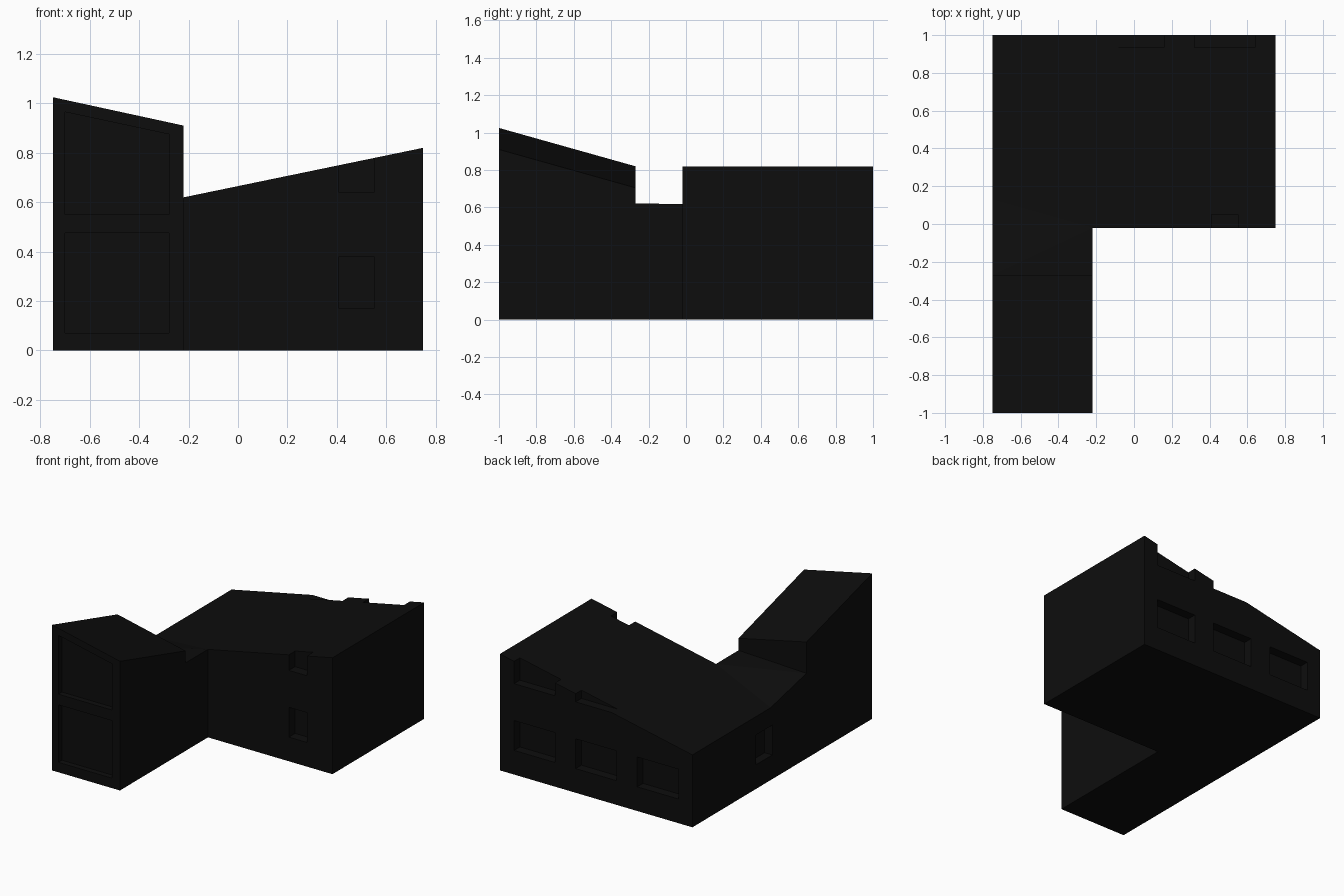
import bpy
import bmesh

if "Cube" in bpy.data.objects:
    bpy.data.objects.remove(bpy.data.objects["Cube"])

dark = bpy.data.materials.new("dark_walls")
dark.diffuse_color = (0.004, 0.004, 0.004, 1)
dark.use_nodes = True
dark.node_tree.nodes["Principled BSDF"].inputs["Base Color"].default_value = dark.diffuse_color


def prism(name, corners, base=0.0):
    """Vertical prism from (x, y, top height) corners, counter-clockwise."""
    bm = bmesh.new()
    low = [bm.verts.new((x, y, base)) for x, y, z in corners]
    top = [bm.verts.new(c) for c in corners]
    bm.faces.new(low[::-1])
    bm.faces.new(top)
    n = len(corners)
    for i in range(n):
        j = (i + 1) % n
        bm.faces.new((low[i], low[j], top[j], top[i]))
    bmesh.ops.triangulate(bm, faces=[f for f in bm.faces if len(f.verts) > 3])
    mesh = bpy.data.meshes.new(name)
    bm.to_mesh(mesh)
    bm.free()
    mesh.materials.append(dark)
    ob = bpy.data.objects.new(name, mesh)
    bpy.context.collection.objects.link(ob)
    return ob


def combine(target, other, operation):
    """Apply a boolean and discard the helper."""
    other.hide_render = True
    mod = target.modifiers.new(operation.lower(), 'BOOLEAN')
    mod.operation, mod.solver, mod.object = operation, 'EXACT', other
    bpy.context.view_layer.objects.active = target
    bpy.ops.object.modifier_apply(modifier=mod.name)
    bpy.data.objects.remove(other, do_unlink=True)


def recess(x0, x1, y0, y1, z0, z1, z1_right=None):
    """Cut a window recess; the top may slope along x."""
    zr = z1 if z1_right is None else z1_right
    cutter = prism("window_cutter", [(x0, y0, z1), (x1, y0, zr), (x1, y1, zr), (x0, y1, z1)], z0)
    combine(building, cutter, 'DIFFERENCE')


def roof(x):
    return 0.51 + (x + 0.75) * 0.31 / 1.5


L, R, WR = -0.75, 0.75, -0.22          # left wall, right wall, wing right wall
FRONT, STEP = -0.02, -0.27             # main front wall, back of the tall wing

# Main block with a single sloping roof
building = prism("building", [(L, FRONT, roof(L)), (R, FRONT, roof(R)), (R, 1, roof(R)), (L, 1, roof(L))])

# Low link whose roof folds down into the main roof
link = prism("link", [(L, STEP, 0.60), (WR, STEP, 0.62), (WR, FRONT, roof(WR)), (L, 0.13, roof(L))])
combine(building, link, 'UNION')

# Tall front wing, roof falling to the right and to the back
wing = prism("wing", [(L, -1, 1.025), (WR, -1, 0.91), (WR, STEP, 0.705), (L, STEP, 0.82)])
combine(building, wing, 'UNION')

# Large wing windows
recess(-0.70, -0.28, -1.1, -0.96, 0.07, 0.475)
recess(-0.70, -0.28, -1.1, -0.96, 0.55, 0.965, 0.875)

# Front windows, the upper one open through the roof
recess(0.41, 0.55, -0.1, 0.05, 0.17, 0.38)
recess(0.41, 0.55, -0.1, 0.05, 0.64, 0.9)

# Back windows
for x in (-0.48, 0.0, 0.48):
    recess(x - 0.16, x + 0.16, 0.935, 1.1, 0.17, 0.38)
for x in (0.0, 0.48):
    recess(x - 0.16, x + 0.16, 0.935, 1.1, 0.64, 0.9)

# Left side window
recess(-0.85, -0.69, 0.11, 0.29, 0.17, 0.38)
